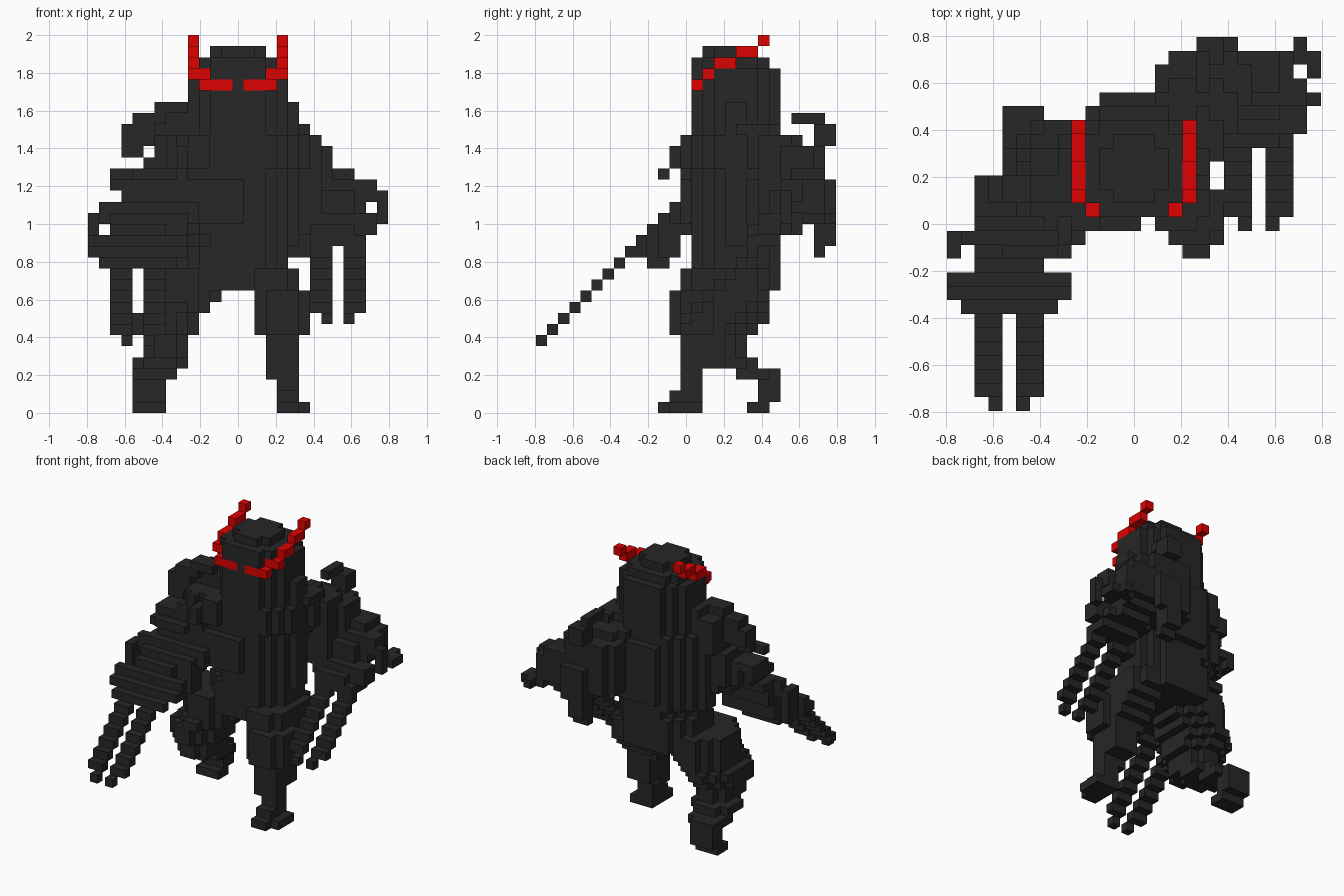
import bpy
import bmesh

cube = bpy.data.objects.get("Cube")
if cube:
    bpy.data.objects.remove(cube, do_unlink=True)

UNIT = 2 / 34                     # edge length of one cube
CENTRE = 13.5                     # grid centre in x and y
parts = {}                        # part name -> set of grid cells
owner = {}                        # grid cell -> part name, later parts win


def block(part, x, y, z, cut=0):
    """Fill a box of cells (inclusive ranges); cut steps off its upright corners."""
    for i in range(x[0], x[1] + 1):
        for j in range(y[0], y[1] + 1):
            edge = min(i - x[0], x[1] - i) + min(j - y[0], y[1] - j)
            if edge < cut:
                continue
            for k in range(z[0], z[1] + 1):
                owner[i, j, k] = part


def claw(part, x, tip_x, y, z, length):
    """A two-cell-wide blade that climbs one step back for each step up."""
    block(part, (tip_x, tip_x), (y, y), (z, z))
    for t in range(1, length):
        block(part, x, (y + t, y + t), (z + t, z + t))


def make_material(name, colour):
    mat = bpy.data.materials.new(name)
    mat.use_nodes = True
    mat.diffuse_color = (*colour, 1)
    bsdf = next(n for n in mat.node_tree.nodes if n.type == 'BSDF_PRINCIPLED')
    bsdf.inputs["Base Color"].default_value = (*colour, 1)
    return mat


def build_part(name, material):
    """Turn the cells of one part into a mesh, keeping only exposed faces."""
    bm = bmesh.new()
    verts = {}

    def corner(p):
        if p not in verts:
            verts[p] = bm.verts.new(((p[0] - CENTRE) * UNIT, (p[1] - CENTRE) * UNIT, p[2] * UNIT))
        return verts[p]

    for cell in parts[name]:
        for axis in range(3):
            b, c = (axis + 1) % 3, (axis + 2) % 3
            for side in (0, 1):
                neighbour = list(cell)
                neighbour[axis] += 1 if side else -1
                if tuple(neighbour) in owner:
                    continue
                ring = []
                for u, v in ((0, 0), (1, 0), (1, 1), (0, 1)):
                    p = list(cell)
                    p[axis] += side
                    p[b] += u
                    p[c] += v
                    ring.append(corner(tuple(p)))
                bm.faces.new(ring if side else ring[::-1])
    mesh = bpy.data.meshes.new(name)
    bm.to_mesh(mesh)
    bm.free()
    mesh.materials.append(material)
    obj = bpy.data.objects.new(name, mesh)
    bpy.context.collection.objects.link(obj)


# Cloaked torso, twisted so its right side leads
block("torso", (8, 18), (14, 21), (25, 27), 3)
block("torso", (6, 8), (16, 18), (23, 26))
block("torso", (17, 19), (17, 21), (25, 25), 1)
block("torso", (6, 13), (13, 20), (22, 24), 3)
block("torso", (8, 18), (14, 21), (22, 24), 2)
block("torso", (6, 10), (12, 18), (22, 23), 2)
block("torso", (5, 10), (13, 18), (18, 21), 2)
block("torso", (9, 13), (13, 13), (17, 20))
block("torso", (7, 18), (14, 21), (16, 21), 3)
block("torso", (11, 18), (22, 22), (17, 23))
block("torso", (8, 18), (14, 21), (15, 15), 3)
block("torso", (8, 17), (14, 21), (11, 14), 2)

# Right leg, trailing behind with the knee forward
block("right_leg", (5, 11), (13, 20), (10, 12), 2)
block("right_leg", (5, 10), (12, 20), (9, 9), 2)
block("right_leg", (4, 9), (12, 20), (8, 8), 2)
block("right_leg", (4, 9), (12, 19), (7, 7), 2)
block("right_leg", (5, 8), (13, 18), (5, 6), 1)
block("right_leg", (4, 8), (15, 19), (4, 4), 1)
block("right_leg", (4, 7), (18, 20), (3, 3))
block("right_leg", (4, 6), (20, 21), (1, 3))
block("right_leg", (4, 6), (19, 20), (0, 0))

# Left leg, stepping forward, the thigh leaning into the stride
block("left_leg", (14, 18), (13, 20), (11, 12), 1)
for back, level in ((19, 10), (18, 9), (17, 8), (16, 7)):
    block("left_leg", (15, 18), (13, back), (level, level))
block("left_leg", (15, 19), (12, 16), (7, 10), 1)
block("left_leg", (16, 18), (13, 16), (4, 6))
block("left_leg", (16, 18), (13, 14), (3, 3))
block("left_leg", (17, 18), (13, 14), (1, 2))
block("left_leg", (17, 18), (12, 12), (1, 1))
block("left_leg", (17, 19), (12, 14), (0, 0))
block("left_leg", (17, 18), (11, 11), (0, 0))

# Right arm, reaching forward in sloping plates
block("right_arm", (6, 8), (13, 18), (22, 24), 1)
block("right_arm", (4, 7), (14, 17), (19, 21), 1)
block("right_arm", (5, 5), (14, 17), (22, 22))
for left, front, level in ((2, 14, 21), (2, 13, 20), (3, 13, 19), (2, 12, 18), (2, 11, 17), (2, 11, 16)):
    block("right_arm", (left, 8), (front, front + 2), (level, level))
block("right_arm", (4, 7), (11, 11), (21, 21))
block("right_arm", (2, 2), (16, 16), (20, 21))
block("right_arm", (1, 9), (12, 12), (17, 18))
block("right_hand", (2, 8), (11, 12), (14, 15))
block("right_hand", (2, 6), (10, 11), (13, 16))
block("right_hand", (0, 8), (9, 9), (14, 15))
block("right_hand", (0, 8), (8, 8), (14, 14))
block("right_hand", (1, 7), (7, 7), (13, 13))
block("right_hand", (0, 0), (11, 12), (14, 17))
block("right_hand", (0, 1), (12, 12), (17, 17))

# Left arm, swung back, the forearm sloping forward again
block("left_arm", (15, 18), (17, 23), (21, 24), 1)
block("left_arm", (18, 20), (19, 23), (22, 24), 1)
block("left_arm", (15, 21), (21, 25), (18, 23), 1)
block("left_arm", (18, 20), (26, 26), (17, 20))
block("left_arm", (18, 19), (25, 26), (15, 17))
block("left_arm", (18, 19), (25, 25), (14, 14))
block("left_arm", (18, 20), (20, 23), (17, 21))
for front, level in ((23, 21), (22, 20), (21, 19), (21, 18), (20, 17)):
    block("left_arm", (19, 23), (front, min(front + 4, 25)), (level, level))
block("left_arm", (24, 24), (22, 25), (18, 20))
block("left_hand", (19, 24), (19, 23), (16, 16), 1)
block("left_hand", (20, 24), (19, 21), (15, 15))
block("left_hand", (24, 25), (20, 21), (16, 17))
block("left_hand", (25, 25), (22, 23), (19, 20))
block("left_hand", (26, 26), (22, 22), (17, 19))
block("left_hand", (24, 25), (25, 25), (17, 17))
block("left_hand", (25, 25), (26, 26), (17, 17))
block("left_hand", (26, 26), (24, 25), (17, 17))

# Hooked shoulder spikes
block("right_spike", (6, 8), (15, 16), (27, 27))
block("right_spike", (4, 6), (15, 16), (26, 26))
block("right_spike", (3, 5), (15, 16), (24, 25))
block("right_spike", (3, 4), (15, 15), (23, 23))
block("left_spike", (18, 18), (23, 23), (23, 24))
block("left_spike", (18, 18), (23, 25), (26, 26))
block("left_spike", (18, 19), (25, 26), (24, 25))
block("left_spike", (18, 19), (25, 25), (23, 23))

# Long claws, two on each hand
claw("right_claws", (2, 3), 3, 0, 6, 9)
claw("right_claws", (5, 6), 5, 0, 6, 9)
claw("left_claws", (20, 21), 21, 13, 8, 8)
claw("left_claws", (23, 24), 23, 13, 8, 8)

# Head with a stepped crown
block("head", (9, 17), (14, 21), (26, 30), 2)
block("head", (10, 16), (14, 20), (31, 31), 1)
block("head", (11, 15), (15, 19), (32, 32), 1)

# Mirrored eyes and swept-back horns
mid = 13
for side, label in ((-1, "right"), (1, "left")):
    eye, horn = label + "_eye", label + "_horn"
    for step in (1, 2, 3):
        x = mid + side * step
        block(eye, (x, x), (14, 14), (29, 29))
    brow, outer = mid + side * 3, mid + side * 4
    block(horn, (brow, brow), (15, 15), (30, 30))
    for y, z in (((15, 15), 30), ((16, 17), 31), ((18, 19), 32), ((20, 20), 33)):
        block(horn, (outer, outer), y, (z, z))

# Meshes and colours
charcoal = make_material("charcoal", (0.02, 0.02, 0.02))
red = make_material("bright red", (0.73, 0.0005, 0.0005))
for cell, part in owner.items():
    parts.setdefault(part, set()).add(cell)
for part in parts:
    build_part(part, red if part.endswith(("eye", "horn")) else charcoal)
